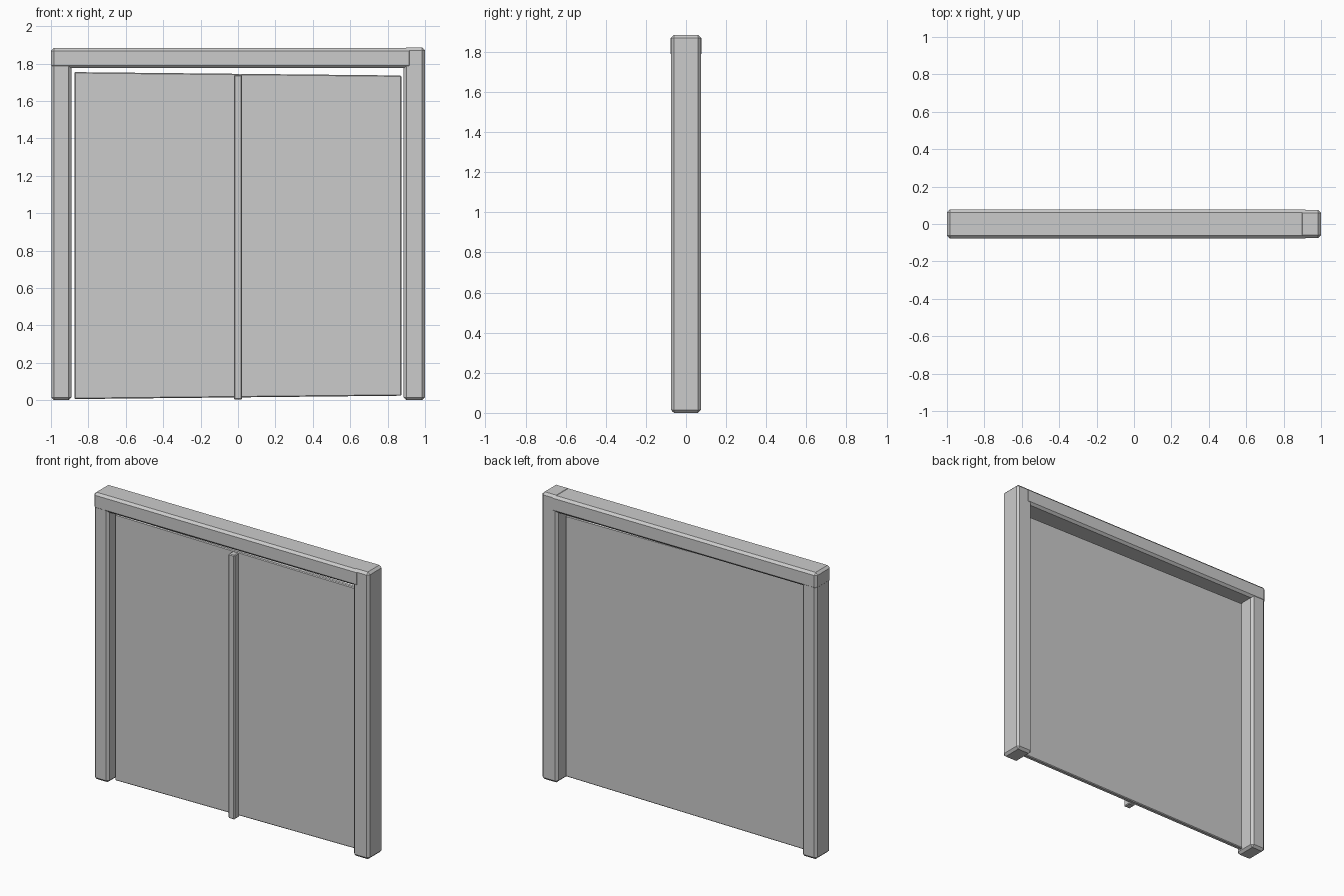
import bpy
import bmesh

cube = bpy.data.objects.get("Cube")
if cube:
    bpy.data.objects.remove(cube, do_unlink=True)

grey = bpy.data.materials.new("plain grey")
grey.use_nodes = True
COLOUR = (0.6, 0.6, 0.6, 1)
grey.diffuse_color = COLOUR
grey.node_tree.nodes["Principled BSDF"].inputs["Base Color"].default_value = COLOUR


def block(name, xs, ys, zs, chamfer, taper=0.0):
    """Chamfered box from ranges; taper narrows its height on the +x end."""
    bm = bmesh.new()
    bmesh.ops.create_cube(bm, size=1)
    for v in bm.verts:
        right, top = v.co.x > 0, v.co.z > 0
        v.co.x = xs[right]
        v.co.y = ys[v.co.y > 0]
        v.co.z = zs[top] + (taper * (-1 if top else 1) if right else 0)
    mesh = bpy.data.meshes.new(name)
    bm.to_mesh(mesh)
    bm.free()
    mesh.materials.append(grey)
    obj = bpy.data.objects.new(name, mesh)
    bpy.context.collection.objects.link(obj)
    bevel = obj.modifiers.new("chamfer", "BEVEL")
    bevel.width = chamfer
    bevel.segments = 1
    return obj


# Frame: two posts and the lintel between them
post_y = (-0.075, 0.075)
block("right_post", (-0.998, -0.89), post_y, (0, 1.87), 0.015)
block("left_post", (0.885, 1.0), post_y, (0, 1.885), 0.015)
block("lintel", (-1.0, 0.93), (-0.077, 0.077), (1.775, 1.883), 0.015)

# Door: slightly tapered panel with a central strip on the front
block("door_panel", (-0.875, 0.873), (-0.026, 0.003), (0.006, 1.754), 0.005, 0.018)
block("centre_strip", (-0.022, 0.022), (-0.07, -0.018), (0.004, 1.738), 0.005)
